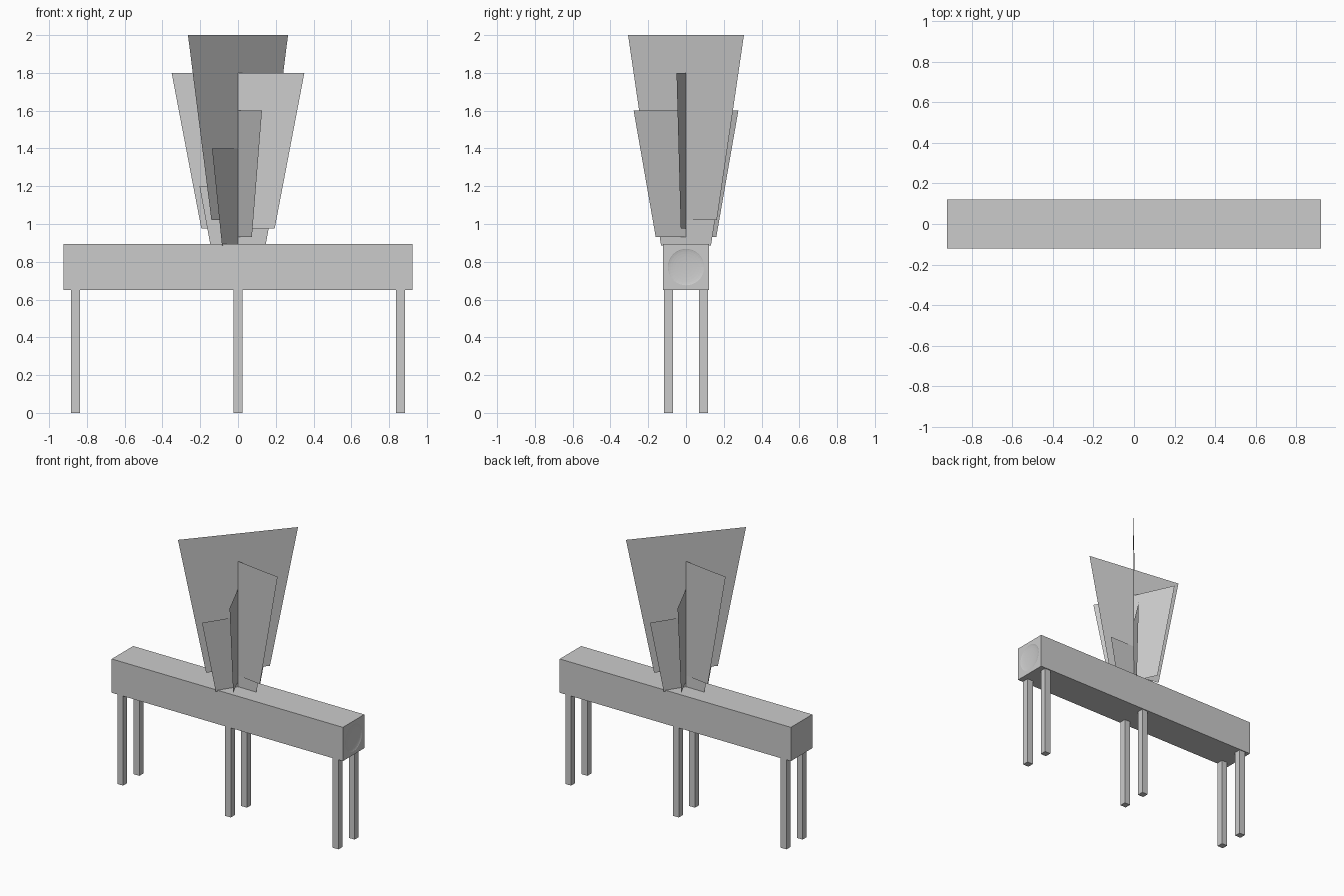
import bpy, bmesh
from math import cos, sin, pi

if "Cube" in bpy.data.objects:
    bpy.data.objects.remove(bpy.data.objects["Cube"])


def add_mesh(name, bm):
    me = bpy.data.meshes.new(name)
    bm.to_mesh(me)
    bm.free()
    ob = bpy.data.objects.new(name, me)
    bpy.context.collection.objects.link(ob)
    return ob


def box(name, centre, size):
    bm = bmesh.new()
    bmesh.ops.create_cube(bm, size=1)
    bmesh.ops.scale(bm, vec=size, verts=bm.verts)
    bmesh.ops.translate(bm, vec=centre, verts=bm.verts)
    return add_mesh(name, bm)


# Planter body
body = box("planter_box", (0, 0, 0.772), (1.846, 0.244, 0.244))

# Shallow round dish in each end of the body
for side, label in ((-1, "left"), (1, "right")):
    bm = bmesh.new()
    bmesh.ops.create_uvsphere(bm, u_segments=32, v_segments=16, radius=1)
    for v in bm.verts:
        x, y, z = v.co
        v.co = (side * 0.926 + z * 0.012, x * 0.1, 0.772 + y * 0.1)
    bmesh.ops.recalc_face_normals(bm, faces=bm.faces)
    cutter = add_mesh(label + "_dish_cutter", bm)
    cutter.hide_render = True
    cutter.hide_viewport = True
    mod = body.modifiers.new(label + "_dish", "BOOLEAN")
    mod.operation = "DIFFERENCE"
    mod.solver = "EXACT"
    mod.object = cutter

# Three pairs of legs
for x, place in ((-0.86, "left"), (0, "middle"), (0.86, "right")):
    for y, row in ((-0.0925, "front"), (0.0925, "back")):
        box(f"{row}_{place}_leg", (x, y, 0.325), (0.046, 0.046, 0.65))

# Fan of tapered foliage cards, each larger and turned one radian further
for i in range(5):
    top = 1.2 + 0.2 * i
    bottom = top - (0.36 + 0.155 * i)
    wide = 0.204 + 0.0503 * i
    narrow = 0.137 + 0.0196 * i
    bm = bmesh.new()
    bm.faces.new([bm.verts.new((r * cos(i), r * sin(i), z)) for r, z in
                  ((-narrow, bottom), (narrow, bottom), (wide, top), (-wide, top))])
    add_mesh(f"foliage_card_{i + 1}", bm)
